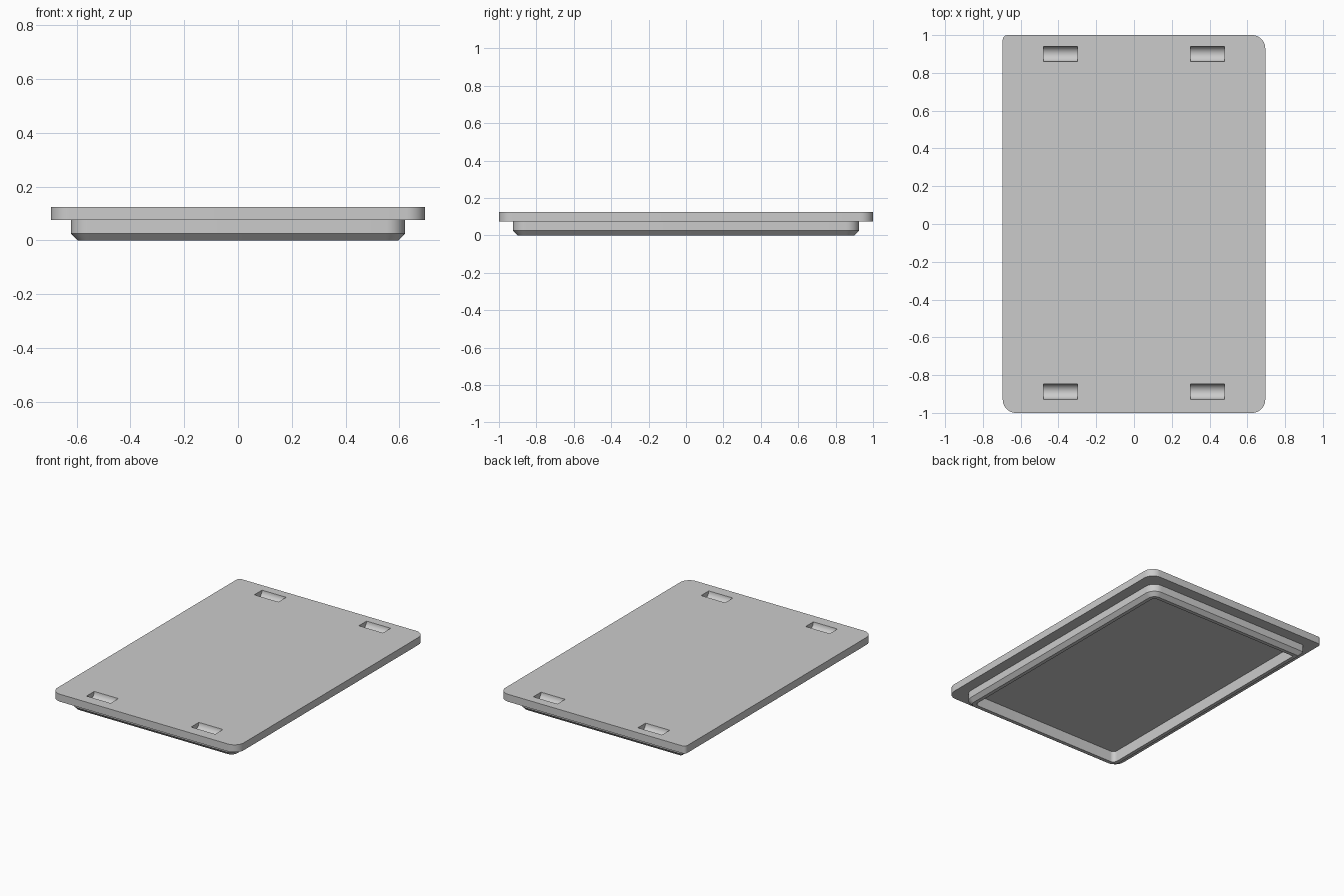
import bpy, bmesh
from math import pi, cos, sin, radians

if "Cube" in bpy.data.objects:
    bpy.data.objects.remove(bpy.data.objects["Cube"])

grey = bpy.data.materials.new("light grey")
grey.use_nodes = True
grey.diffuse_color = (0.6, 0.6, 0.6, 1)
grey.node_tree.nodes["Principled BSDF"].inputs["Base Color"].default_value = (0.6, 0.6, 0.6, 1)

SEGMENTS = 10


def outline(bm, hx, hy, z, radius, back_right_radius):
    """Rounded rectangle of vertices with one tighter corner at -x, +y."""
    ring = []
    for i, (sx, sy) in enumerate([(1, 1), (-1, 1), (-1, -1), (1, -1)]):
        r = back_right_radius if i == 1 else radius
        for k in range(SEGMENTS + 1):
            a = (i + k / SEGMENTS) * pi / 2
            ring.append(bm.verts.new((sx * (hx - r) + r * cos(a),
                                      sy * (hy - r) + r * sin(a), z)))
    return ring


def loft(name, layers, capped):
    """Join a stack of rounded outlines into one object."""
    bm = bmesh.new()
    rings = [outline(bm, *layer) for layer in layers]
    for a, b in zip(rings, rings[1:]):
        for i in range(len(a)):
            j = (i + 1) % len(a)
            bm.faces.new((a[i], a[j], b[j], b[i]))
    if capped:
        bm.faces.new(rings[0][::-1])
        bm.faces.new(rings[-1])
    mesh = bpy.data.meshes.new(name)
    bm.to_mesh(mesh)
    bm.free()
    obj = bpy.data.objects.new(name, mesh)
    bpy.context.collection.objects.link(obj)
    mesh.materials.append(grey)
    return obj


def activate(obj):
    bpy.ops.object.select_all(action='DESELECT')
    obj.select_set(True)
    bpy.context.view_layer.objects.active = obj


# Flat plate
plate = loft("lid_plate", [(0.695, 1.0, 0.075, 0.07, 0.025),
                           (0.695, 1.0, 0.125, 0.07, 0.025)], True)

# Raised rim underneath, chamfered outside and hollow inside
rim = loft("under_rim", [(0.57, 0.875, 0.075, 0.03, 0.01),
                         (0.57, 0.875, 0.0, 0.03, 0.01),
                         (0.595, 0.9, 0.0, 0.045, 0.012),
                         (0.62, 0.925, 0.025, 0.07, 0.02),
                         (0.62, 0.925, 0.075, 0.07, 0.02)], False)

# Four half-round slots cut in the top
for x in (-0.39, 0.39):
    for y in (-0.887, 0.9):
        bpy.ops.mesh.primitive_cylinder_add(vertices=32, radius=0.041, depth=0.18,
                                            location=(x, y, 0.125),
                                            rotation=(0, radians(90), 0))
        cutter = bpy.context.object
        cutter.name = "slot_cutter"
        cutter.hide_render = True
        cutter.data.materials.append(grey)
        activate(plate)
        cut = plate.modifiers.new("slot", 'BOOLEAN')
        cut.operation = 'DIFFERENCE'
        cut.solver = 'EXACT'
        cut.object = cutter
        bpy.ops.object.modifier_apply(modifier=cut.name)
        bpy.data.objects.remove(cutter)

# Smooth the curved corners and slots, keep the edges crisp
for obj in (plate, rim):
    activate(obj)
    bpy.ops.object.shade_smooth_by_angle(angle=radians(30))
